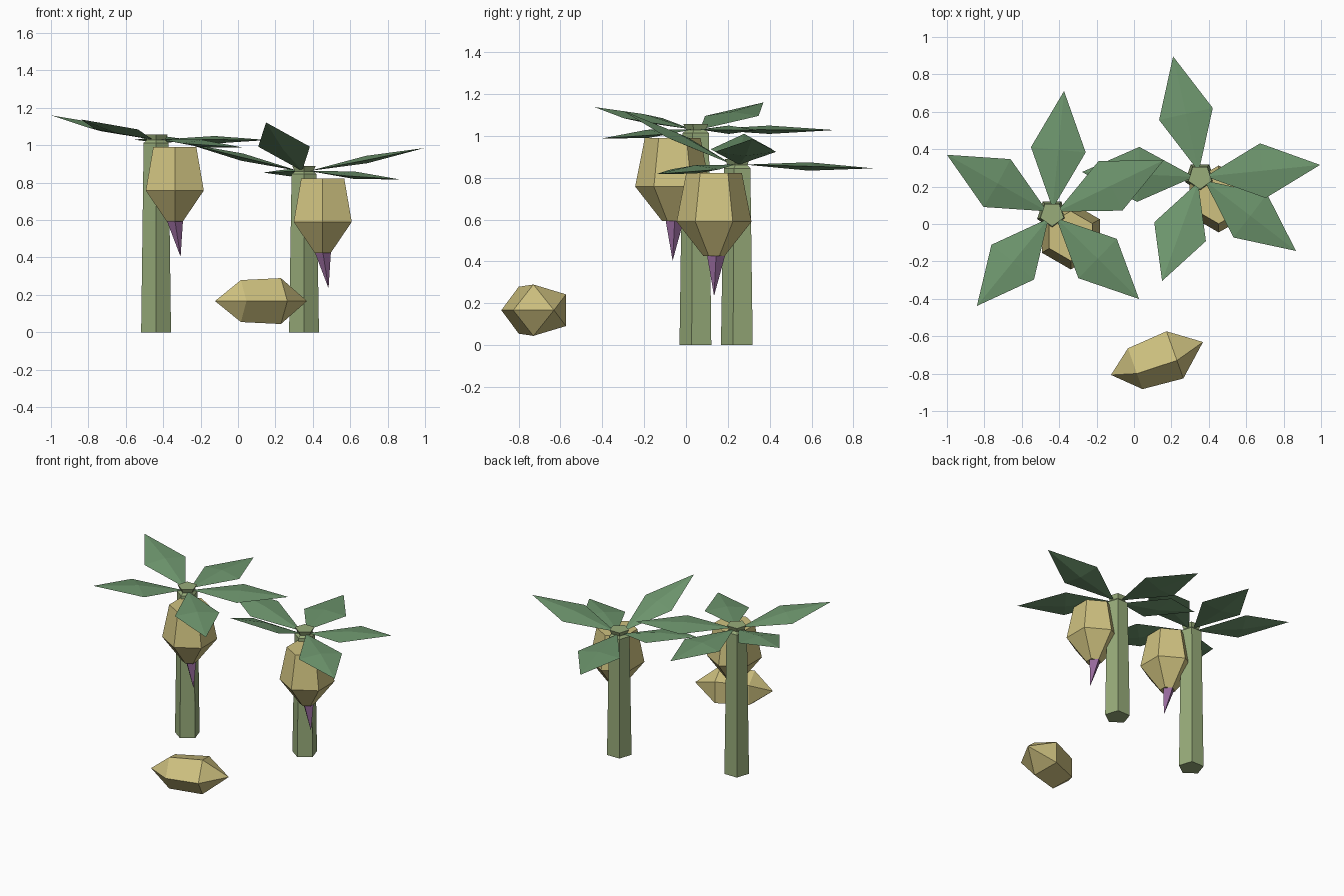
import bpy, bmesh, math
from mathutils import Vector

if "Cube" in bpy.data.objects:
    bpy.data.objects.remove(bpy.data.objects["Cube"])


def material(name, rgb):
    m = bpy.data.materials.new(name)
    m.diffuse_color = (*rgb, 1)
    m.use_nodes = True
    m.node_tree.nodes["Principled BSDF"].inputs["Base Color"].default_value = m.diffuse_color
    return m


TRUNK = material("trunk green", (0.314, 0.413, 0.195))
LEAF = material("leaf green", (0.155, 0.305, 0.155))
FRUIT = material("fruit yellow", (0.62, 0.535, 0.215))
FLOWER = material("flower purple", (0.30, 0.141, 0.325))


def finish(name, bm, mat):
    """Turn a bmesh into a flat shaded object."""
    bmesh.ops.recalc_face_normals(bm, faces=bm.faces)
    me = bpy.data.meshes.new(name)
    bm.to_mesh(me)
    bm.free()
    me.materials.append(mat)
    ob = bpy.data.objects.new(name, me)
    bpy.context.collection.objects.link(ob)


def loft(name, rings, sides, mat, u=(1, 0, 0), v=(0, 1, 0), start=-math.pi / 2):
    """Join rings (centre, radius_u, radius_v); a zero radius makes a point."""
    bm = bmesh.new()
    u, v = Vector(u), Vector(v)
    loops = []
    for c, ru, rv in rings:
        c = Vector(c)
        if ru == 0:
            loops.append([bm.verts.new(c)])
            continue
        angles = [start + math.tau * i / sides for i in range(sides)]
        loops.append([bm.verts.new(c + u * ru * math.cos(a) + v * rv * math.sin(a))
                      for a in angles])
    for a, b in zip(loops, loops[1:]):
        for i in range(sides):
            j = (i + 1) % sides
            if len(a) == 1:
                bm.faces.new((a[0], b[i], b[j]))
            elif len(b) == 1:
                bm.faces.new((a[i], a[j], b[0]))
            else:
                bm.faces.new((a[i], a[j], b[j], b[i]))
    for end in (loops[0], loops[-1]):
        if len(end) > 1:
            bm.faces.new(end)
    finish(name, bm, mat)


def leaf(name, base, tip):
    """Thin diamond leaf, ridged above and below."""
    base, tip = Vector(base), Vector(tip)
    along = (tip - base).normalized()
    side = along.cross(Vector((0, 0, 1))).normalized()
    mid = base.lerp(tip, 0.5)
    up = side.cross(along)
    loft(name, [(base, 0, 0), (mid, 0.147, 0.02), (tip, 0, 0)], 4, LEAF, side, up)


def plant(tag, x, y, h, tips):
    # Five sided trunk with a narrow neck and flared crown
    loft("trunk_" + tag,
         [((x, y, z), r, r) for z, r in
          ((0, 0.084), (h - 0.045, 0.07), (h - 0.03, 0.052), (h, 0.066))],
         5, TRUNK)
    # Leaves: tip position on plan and tip height
    for i, (tx, ty, tz) in enumerate(tips):
        out = Vector((tx - x, ty - y, 0)).normalized() * 0.03
        leaf(f"leaf_{tag}_{i + 1}", (x + out.x, y + out.y, h - 0.027), (tx, ty, tz))
    # Hanging six sided fruit bunch
    fx, fy = x + 0.1, y - 0.117
    loft("fruit_" + tag,
         [((fx, fy, h - d), r, r) for d, r in
          ((0.465, 0.05), (0.30, 0.179), (0.068, 0.133))],
         6, FRUIT)
    # Pointed flower below the fruit
    loft("flower_" + tag,
         [((fx, fy + 0.01, h - 0.458), 0.044, 0.044),
          ((fx + 0.031, fy, h - 0.655), 0, 0)], 4, FLOWER)


plant("tall", -0.438, 0.053, 1.058,
      [(-1.0, 0.37, 1.16), (-0.374, 0.711, 1.028), (0.16, 0.342, 1.028),
       (0.027, -0.401, 0.988), (-0.84, -0.438, 1.138)])
plant("short", 0.353, 0.251, 0.89,
      [(0.209, 0.896, 0.845), (0.995, 0.316, 0.985), (0.866, -0.144, 0.817),
       (0.15, -0.305, 1.122), (-0.278, 0.278, 1.01)])

# Fallen five sided fruit lying on its side
a, b = Vector((-0.123, -0.807, 0.167)), Vector((0.369, -0.631, 0.167))
axis = (b - a).normalized()
front = Vector((axis.y, -axis.x, 0))
loft("fallen_fruit",
     [(a, 0, 0), (a + axis * 0.133, 0.128, 0.118),
      (a + axis * 0.358, 0.148, 0.129), (b, 0, 0)],
     5, FRUIT, front, (0, 0, 1), 0)
